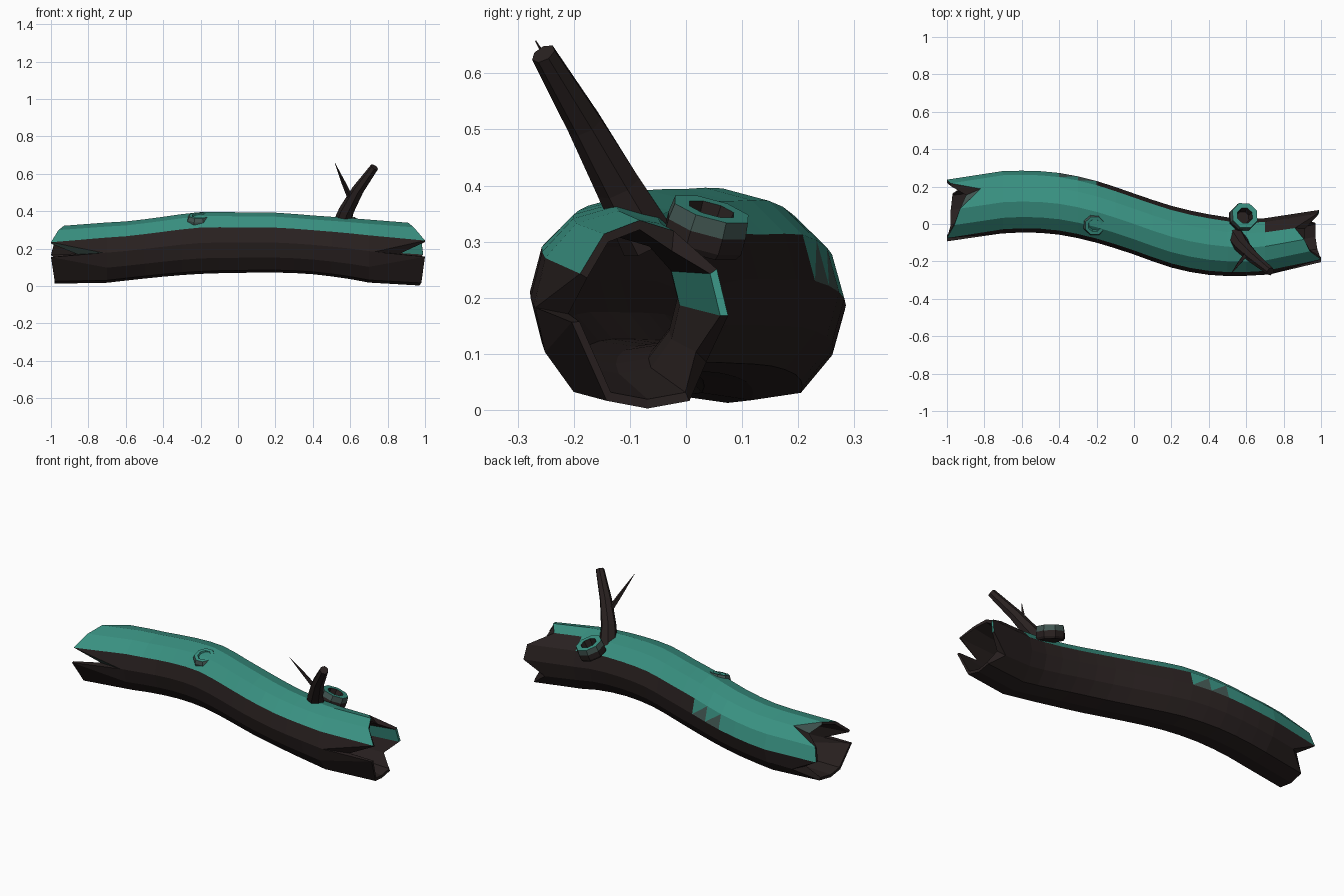
import bpy, bmesh, math
from mathutils import Vector

if "Cube" in bpy.data.objects:
    bpy.data.objects.remove(bpy.data.objects["Cube"])


def material(name, rgb):
    m = bpy.data.materials.new(name)
    m.diffuse_color = (*rgb, 1)
    m.use_nodes = True
    m.node_tree.nodes["Principled BSDF"].inputs["Base Color"].default_value = m.diffuse_color
    return m


BARK, MOSS, FADED = 0, 1, 2
MATS = [material("dark bark", (0.022, 0.015, 0.0145)),
        material("teal moss", (0.041, 0.285, 0.222)),
        material("faded moss", (0.055, 0.095, 0.085))]


def finish(name, bm):
    bmesh.ops.recalc_face_normals(bm, faces=bm.faces[:])
    me = bpy.data.meshes.new(name)
    bm.to_mesh(me)
    bm.free()
    for m in MATS:
        me.materials.append(m)
    ob = bpy.data.objects.new(name, me)
    bpy.context.collection.objects.link(ob)
    return ob


# Log spine every 0.2 along x: centre y, centre z, half width, half height
SPINE = [(.072, .165, .165, .152), (.107, .172, .168, .163), (.12, .187, .165, .158),
         (.108, .21, .165, .16), (.065, .23, .165, .165), (0, .232, .163, .162),
         (-.068, .232, .165, .16), (-.11, .22, .162, .157), (-.125, .2, .152, .163),
         (-.108, .175, .15, .172), (-.064, .168, .14, .165)]


def spine(x):
    f = (x + 1) / 0.2
    i = max(0, min(9, int(f)))
    t = f - i
    a, b, c, d = (SPINE[max(0, min(10, i + k))] for k in (-1, 0, 1, 2))
    return [q + t / 2 * (r - p + t * (2 * p - 5 * q + 4 * r - s + t * (3 * (q - r) + s - p)))
            for p, q, r, s in zip(a, b, c, d)]


def log_point(x, deg, scale):
    cy, cz, ry, rz = spine(x)
    a = math.radians(deg)
    if deg in (240, 300):  # fuller underside
        scale *= 1.06
    return (x, cy + ry * scale * math.cos(a), cz + rz * scale * math.sin(a))


# Splintered ends: reach of each of the 12 splinters, from back over the top to front and under
N = 12
LEFT = [-1.0, -.98, -.82, -.93, -.96, -1.0, -.72, -1.0, -.98, -.98, -.97, -.85]
RIGHT = [.99, .98, .86, .91, .94, 1.0, .73, 1.0, .98, .97, .97, .88]
ANGLES = [30 * j for j in range(N)]
END_ANGLES = ANGLES[:]
END_ANGLES[5], END_ANGLES[7] = 153, 184
BODY = [-.7 + .1 * i for i in range(15)]


def log_colour(x, j):
    if 1 < j <= 4 or (j == 1 and x < .7) or (j == 0 and x < -.2):
        return MOSS
    return BARK


def build_log():
    bm = bmesh.new()

    def end(reach, inside):
        row = []
        for j, (x, a) in enumerate(zip(reach, END_ANGLES)):
            scale = 1
            if inside:  # notches are bevelled: the inner wall reaches further out
                scale = .9 if abs(x) > .9 else .78
                if abs(x) < .9:
                    x += .6 * (math.copysign(.95, x) - x)
            row.append(bm.verts.new(log_point(x, a, scale)))
        return row

    def shell(inside):
        scale = .72 if inside else 1
        body = [[bm.verts.new(log_point(x, a, scale)) for a in ANGLES] for x in BODY]
        return [end(LEFT, inside)] + body + [end(RIGHT, inside)]

    outer, inner = shell(False), shell(True)
    mids = [-.85] + [(a + b) / 2 for a, b in zip(BODY, BODY[1:])] + [.85]
    for rows, is_outer in ((outer, True), (inner, False)):
        for i, x in enumerate(mids):
            for j in range(N):
                k = (j + 1) % N
                a, b, c, d = rows[i][j], rows[i][k], rows[i + 1][k], rows[i + 1][j]
                if is_outer and j == 0 and -.4 < x < -.2:
                    # Worn patches along the back edge of the moss
                    bm.faces.new((a, b, d)).material_index = FADED
                    bm.faces.new((b, c, d)).material_index = MOSS
                    continue
                f = bm.faces.new((a, b, c, d))
                if is_outer:
                    f.material_index = log_colour(x, j)
                elif j == 0 and x > .8:
                    f.material_index = MOSS
    # Splinter rims
    for e in (0, -1):
        for j in range(N):
            k = (j + 1) % N
            f = bm.faces.new((outer[e][j], outer[e][k], inner[e][k], inner[e][j]))
            if j in (2, 5) and e == 0:
                f.material_index = FADED
            elif j == 0 and e == -1:
                f.material_index = MOSS
    finish("hollow_log", bm)


def limb(name, path, radii, sides):
    """Tapering branch along a path, capped at both ends."""
    bm = bmesh.new()
    pts = [Vector(p) for p in path]
    rows = []
    for i, (p, r) in enumerate(zip(pts, radii)):
        d = (pts[min(i + 1, len(pts) - 1)] - pts[max(i - 1, 0)]).normalized()
        u = d.cross(Vector((0, 1, 0))).normalized()
        v = d.cross(u)
        rows.append([bm.verts.new(p + r * (u * math.cos(t) + v * math.sin(t)))
                     for t in (2 * math.pi * s / sides for s in range(sides))])
    for a, b in zip(rows, rows[1:]):
        for s in range(sides):
            k = (s + 1) % sides
            bm.faces.new((a[s], a[k], b[k], b[s]))
    bm.faces.new(rows[0])
    bm.faces.new(rows[-1])
    finish(name, bm)


def knot(name, loc, axis, profile, colours):
    """Eight-sided hollow stump, lathed from (radius, height) points."""
    bm = bmesh.new()
    rows = [[bm.verts.new((r * math.cos(t), r * math.sin(t), h))
             for t in (math.pi * (s + .5) / 4 for s in range(8))] for r, h in profile]
    for a, b, c in zip(rows, rows[1:], colours):
        for s in range(8):
            k = (s + 1) % 8
            bm.faces.new((a[s], a[k], b[k], b[s])).material_index = c
    bm.faces.new(rows[0])
    bm.faces.new(rows[-1])
    ob = finish(name, bm)
    ob.rotation_mode = 'QUATERNION'
    ob.rotation_quaternion = Vector(axis).to_track_quat('Z', 'Y')
    ob.location = loc


build_log()

# Branch with a thin pointed twig
limb("branch", [(.545, -.065, .30), (.58, -.12, .40), (.64, -.18, .51), (.73, -.254, .635)],
     [.052, .042, .033, .023], 7)
limb("twig", [(.61, -.15, .45), (.565, -.205, .55), (.518, -.268, .658)],
     [.017, .011, .001], 4)

# Cut-off stumps
knot("back_stump", (.578, .03, .302), (.25, .26, .93),
     [(.07, -.012), (.077, 0), (.077, .03), (.073, .06), (.044, .06), (.036, .012)],
     [BARK, BARK, FADED, MOSS, BARK])
knot("front_stump", (-.21, .002, .345), (0, -.32, .94),
     [(.064, -.02), (.064, .015), (.054, .034), (.036, .034), (.03, .015)],
     [FADED, FADED, MOSS, MOSS])
